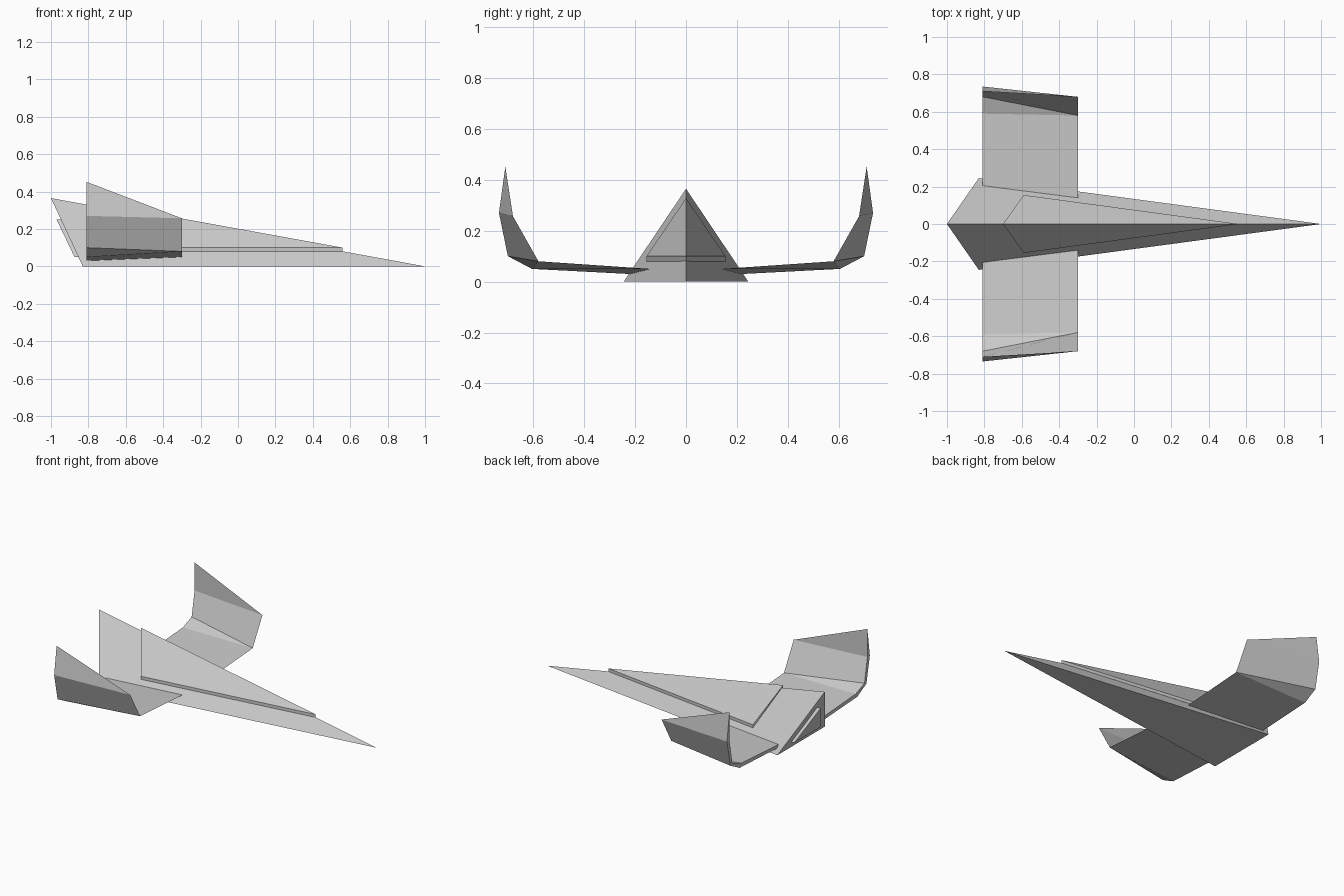
import bpy, bmesh, math

if "Cube" in bpy.data.objects:
    bpy.data.objects.remove(bpy.data.objects["Cube"])


def finish(name, bm):
    bmesh.ops.recalc_face_normals(bm, faces=bm.faces)
    mesh = bpy.data.meshes.new(name)
    bm.to_mesh(mesh)
    bm.free()
    obj = bpy.data.objects.new(name, mesh)
    bpy.context.collection.objects.link(obj)
    return obj


def hull(name, points):
    bm = bmesh.new()
    for p in points:
        bm.verts.new(p)
    bmesh.ops.convex_hull(bm, input=bm.verts[:])
    bmesh.ops.dissolve_limit(bm, angle_limit=math.radians(0.5),
                             verts=bm.verts[:], edges=bm.edges[:])
    return finish(name, bm)


# Dart-shaped fuselage
hull("fuselage", [(1, 0, 0), (-0.83, 0.245, 0), (-0.83, -0.245, 0), (-1, 0, 0.365)])

# Raised panel with a thin vertical rim
rim = [(0.56, 0), (-0.59, 0.155), (-0.59, -0.155)]
hull("raised_panel", [(x, y, z) for x, y in rim for z in (0.08, 0.10)]
     + [(-0.70, 0, 0.328)])

# Triangular exhaust plate on the sloping stern
plate = [(-0.97, 0, 0.25), (-0.874, 0.134, 0.05), (-0.874, -0.134, 0.05)]
hull("exhaust_plate", [(x + d, y, z) for x, y, z in plate for d in (0, 0.04)])

# Upswept wing: sharp front edge, thick rear profile, pointed tip
front = [(0.14, 0.05), (0.58, 0.08), (0.68, 0.257)]
inner = [(0.205, 0.05), (0.59, 0.075), (0.68, 0.11), (0.71, 0.27)]
outer = [(0.22, 0.03), (0.605, 0.05), (0.70, 0.10), (0.735, 0.27)]
bm = bmesh.new()
F = [bm.verts.new((-0.30, y, z)) for y, z in front]
I = [bm.verts.new((-0.81, y, z)) for y, z in inner]
O = [bm.verts.new((-0.81, y, z)) for y, z in outer]
tip = bm.verts.new((-0.81, 0.71, 0.452))
for R in (I, O):
    for face in ((F[0], F[1], R[1], R[0]), (F[1], R[2], R[1]),
                 (F[1], F[2], R[3], R[2]), (F[2], tip, R[3])):
        bm.faces.new(face)
for i in range(3):
    bm.faces.new((I[i], I[i + 1], O[i + 1], O[i]))
bm.faces.new((I[3], tip, O[3]))
bm.faces.new((F[0], I[0], O[0]))
wings = finish("wings", bm)
mirror = wings.modifiers.new("Mirror", 'MIRROR')
mirror.use_axis = (False, True, False)
mirror.use_mirror_merge = False
